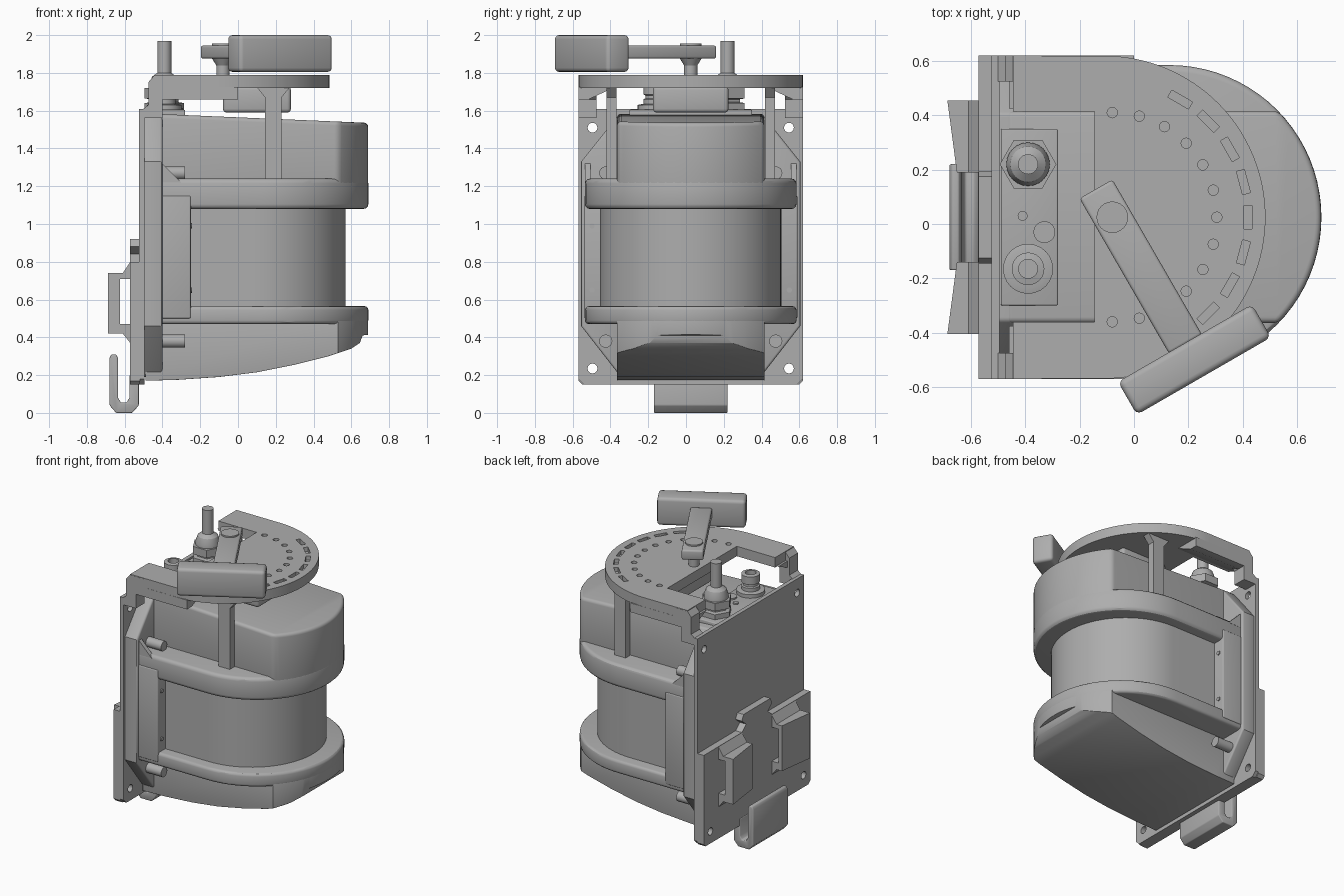
import bpy, bmesh
from math import sin, cos, asin, radians, pi
from mathutils import Vector, Matrix

if "Cube" in bpy.data.objects:
    bpy.data.objects.remove(bpy.data.objects["Cube"], do_unlink=True)

YC = 0.025  # symmetry plane of the housing


def material(name, rgb):
    m = bpy.data.materials.new(name)
    m.use_nodes = True
    m.diffuse_color = (*rgb, 1)
    m.node_tree.nodes["Principled BSDF"].inputs["Base Color"].default_value = (*rgb, 1)
    return m


GREY = material("light grey metal", (0.42, 0.42, 0.42))


def finish(name, bm):
    bmesh.ops.recalc_face_normals(bm, faces=bm.faces)
    me = bpy.data.meshes.new(name)
    bm.to_mesh(me)
    bm.free()
    ob = bpy.data.objects.new(name, me)
    me.materials.append(GREY)
    bpy.context.collection.objects.link(ob)
    return ob


def bake(ob):
    """Apply all modifiers."""
    dg = bpy.context.evaluated_depsgraph_get()
    me = bpy.data.meshes.new_from_object(ob.evaluated_get(dg))
    ob.modifiers.clear()
    ob.data = me


def bevel(ob, width, segments=3, angle=40):
    m = ob.modifiers.new("bevel", "BEVEL")
    m.width, m.segments = width, segments
    m.limit_method, m.angle_limit = "ANGLE", radians(angle)
    bake(ob)
    return ob


def boolean(ob, others, op):
    for other in others:
        m = ob.modifiers.new("cut", "BOOLEAN")
        m.operation, m.object, m.solver = op, other, "EXACT"
    bake(ob)
    for other in others:
        bpy.data.objects.remove(other, do_unlink=True)
    return ob


def prism(name, pts, axis, lo, hi, round_edge=0):
    """Extrude a closed outline along an axis; y is relative to the symmetry plane."""
    place = {"x": lambda u, v, w: (w, u + YC, v),
             "y": lambda u, v, w: (u, w + YC, v),
             "z": lambda u, v, w: (u, v + YC, w)}[axis]
    bm = bmesh.new()
    rings = [[bm.verts.new(place(u, v, w)) for u, v in pts] for w in (lo, hi)]
    for ring in rings:
        bm.faces.new(ring)
    for i in range(len(pts)):
        j = (i + 1) % len(pts)
        bm.faces.new((rings[0][i], rings[0][j], rings[1][j], rings[1][i]))
    ob = finish(name, bm)
    return bevel(ob, round_edge) if round_edge else ob


def rect(a, b, c, d):
    return [(a, c), (b, c), (b, d), (a, d)]


def box(name, x, y, z, round_edge=0):
    return prism(name, rect(*x, *y), "z", *z, round_edge)


def d_shape(back, centre, radius, half, n=40):
    """Rounded nose with straight sides running to the back."""
    a = asin(min(1, half / radius))
    arc = [(centre + radius * cos(a * (2 * i / n - 1)), radius * sin(a * (2 * i / n - 1)))
           for i in range(n + 1)]
    return [(back, -half)] + arc + [(back, half)]


def lathe(name, x, y, rings, sides=24):
    """Stack of (radius, z) rings around a vertical axis."""
    bm = bmesh.new()
    loops = [[bm.verts.new((x + r * cos(2 * pi * i / sides), y + YC + r * sin(2 * pi * i / sides), z))
              for i in range(sides)] for r, z in rings]
    for a, b in zip(loops, loops[1:]):
        for i in range(sides):
            j = (i + 1) % sides
            bm.faces.new((a[i], a[j], b[j], b[i]))
    bm.faces.new(loops[0])
    bm.faces.new(loops[-1])
    return finish(name, bm)


def rod_x(name, x0, x1, y, z, r, sides=16):
    ring = [(y + r * cos(2 * pi * i / sides), z + r * sin(2 * pi * i / sides)) for i in range(sides)]
    return prism(name, ring, "x", x0, x1)


def spin(ob, angle, pivot):
    p = Vector((*pivot, 0))
    ob.data.transform(Matrix.Translation(p) @ Matrix.Rotation(angle, 4, "Z") @ Matrix.Translation(-p))
    return ob


# Main housing: centre drum, rear frame and the two collars
prism("centre_drum", d_shape(-0.4, 0.09, 0.48, 0.48), "z", 0.5, 1.12)
box("rear_frame", (-0.5, -0.25), (-0.565, 0.565), (0.5, 1.15), 0.008)
prism("upper_collar", d_shape(-0.45, 0.13, 0.56, 0.56), "z", 1.08, 1.24, 0.025)
prism("lower_collar", d_shape(-0.45, 0.13, 0.56, 0.56), "z", 0.47, 0.565, 0.02)

# Narrow head and belly: side profiles trimmed by the round nose
head = prism("upper_head", [(-0.48, 1.15), (0.7, 1.15), (0.7, 1.535), (-0.48, 1.585)], "y", -0.6, 0.6)
boolean(head, [prism("trim", d_shape(-0.47, 0.13, 0.559, 0.39), "z", 1, 1.7)], "INTERSECT")
bevel(head, 0.05, 4, 30)
belly = prism("lower_belly", [(-0.5, 0.52), (-0.5, 0.17), (-0.32, 0.175), (-0.1, 0.19), (0.1, 0.215),
                              (0.3, 0.255), (0.48, 0.3), (0.6, 0.34), (0.645, 0.37), (0.66, 0.41),
                              (0.7, 0.415), (0.7, 0.52)], "y", -0.6, 0.6)
boolean(belly, [prism("trim", d_shape(-0.49, 0.13, 0.559, 0.39), "z", 0.1, 0.6)], "INTERSECT")
bevel(belly, 0.025, 3, 50)

# Rear flange with clipped corners
prism("rear_flange", [(-0.58, 0.46), (-0.37, 0.19), (0.37, 0.19), (0.58, 0.46), (0.58, 1.33),
                      (0.38, 1.58), (-0.38, 1.58), (-0.58, 1.33)], "x", -0.505, -0.4, 0.012)

# Mounting plate with corner holes
plate = prism("mounting_plate", [(-0.595, 0.18), (-0.565, 0.15), (0.565, 0.15), (0.595, 0.18),
                                 (0.595, 1.61), (-0.595, 1.61)], "x", -0.524, -0.495)
holes = [(s * 0.52, z) for s in (-1, 1) for z in (0.235, 1.51)]
boolean(plate, [rod_x("hole", -0.7, -0.4, y, z, 0.026) for y, z in holes], "DIFFERENCE")

# Bracket plate with raised tab
bracket = prism("bracket_plate", [(-0.595, 0.17), (-0.575, 0.15), (0.575, 0.15), (0.595, 0.17), (0.595, 0.8),
                                  (0.17, 0.8), (0.12, 0.84), (0.17, 0.88), (0.15, 0.92), (-0.15, 0.92),
                                  (-0.17, 0.88), (-0.12, 0.84), (-0.17, 0.8), (-0.595, 0.8)], "x", -0.573, -0.52)
boolean(bracket, [rod_x("hole", -0.7, -0.4, y, 0.235, 0.026) for y in (-0.52, 0.52)], "DIFFERENCE")

# Bottom hook
prism("bottom_hook", [(-0.525, 0.2), (-0.525, 0.04), (-0.56, 0.0), (-0.645, 0.0), (-0.68, 0.04), (-0.68, 0.29),
                      (-0.67, 0.31), (-0.645, 0.31), (-0.635, 0.29), (-0.635, 0.08), (-0.62, 0.055),
                      (-0.59, 0.055), (-0.575, 0.08), (-0.575, 0.2)], "y", -0.195, 0.195, 0.006)

for side, s in (("right", -1), ("left", 1)):
    # Slotted strap block, thinner towards the middle
    block = prism(side + "_strap_block", [(-0.57, 0.8), (-0.61, 0.74), (-0.687, 0.74), (-0.687, 0.42),
                                          (-0.61, 0.42), (-0.57, 0.37), (-0.57, 0.47), (-0.625, 0.47),
                                          (-0.625, 0.71), (-0.57, 0.71)], "y", s * 0.165, s * 0.43)
    for v in block.data.vertices:
        if v.co.x < -0.65 and abs(v.co.y - YC) < 0.3:
            v.co.x += 0.035
    # Window bezel screws
    for z in (0.65, 0.99):
        rod_x(side + "_bezel_screw", -0.26, -0.243, s * 0.522, z, 0.014)
    # Flange bolts
    for z in (1.27, 0.38):
        rod_x(side + "_flange_bolt", -0.42, -0.28, s * 0.45, z, 0.035)
    # Support post with flared top
    prism(side + "_post", [(0.143, 1.2), (0.23, 1.2), (0.23, 1.67), (0.28, 1.73), (0.095, 1.73), (0.143, 1.67)],
          "y", s * 0.394, s * 0.445)
    # Rear leg of the dial plate, on a stepped foot
    prism(side + "_leg", [(-0.5, 1.56), (-0.4, 1.56), (-0.4, 1.66), (-0.34, 1.72), (-0.34, 1.785), (-0.445, 1.785),
                          (-0.475, 1.75), (-0.475, 1.63), (-0.5, 1.61)], "y", s * 0.5, s * 0.595)
    prism(side + "_leg_gusset", [(s * 0.595, 1.66), (s * 0.54, 1.66), (s * 0.4, 1.725), (s * 0.595, 1.725)],
          "x", -0.46, 0.0)
    # Gusset web between flange and collar
    prism(side + "_web", [(-0.42, 1.22), (-0.3, 1.22), (-0.42, 1.34)], "y", s * 0.53, s * 0.56)

# Dial plate with notch, holes and slots
dial = prism("dial_plate", d_shape(-0.445, -0.11, 0.594, 0.594, 64), "z", 1.72, 1.79)
pivot = (-0.08, YC)
cutters = [box("notch", (-0.6, -0.145), (-0.385, 0.39), (1.6, 1.9))]
for i in range(-6, 7):
    a = radians(15 * i)
    cutters.append(lathe("hole", -0.08 + 0.385 * cos(a), 0.385 * sin(a), [(0.019, 1.74), (0.019, 1.85)], 16))
    if abs(i) < 5:
        cutters.append(spin(box("slot", (0.405, 0.435), (-0.044, 0.044), (1.76, 1.85)), a, pivot))
boolean(dial, cutters, "DIFFERENCE")
box("dial_hub", (-0.08, 0.28), (-0.2, 0.2), (1.59, 1.73), 0.02)

# Lever: pivot, arm and grip
lathe("lever_pivot", -0.08, 0, [(0.035, 1.78), (0.035, 1.84), (0.06, 1.88)])
lathe("pivot_screw", -0.08, 0, [(0.058, 1.94), (0.058, 1.955)])
arm = box("lever_arm", (-0.2, 0.46), (-0.07, 0.07), (1.875, 1.945), 0.012)
spin(arm, radians(-60), pivot)
grip = box("lever_grip", (0.455, 0.595), (-0.285, 0.285), (1.805, 2.0), 0.022)
spin(grip, radians(-60), pivot)

# Connector panel
box("connector_panel", (-0.49, -0.28), (-0.325, 0.325), (1.55, 1.605), 0.006)
lathe("antenna_nut", -0.39, 0.195, [(0.104, 1.6), (0.104, 1.64), (0.075, 1.645), (0.075, 1.66),
                                    (0.104, 1.665), (0.104, 1.72)], 6)
lathe("antenna_rod", -0.39, 0.195, [(0.08, 1.71), (0.08, 1.74), (0.065, 1.78), (0.037, 1.8), (0.037, 1.97)])
lathe("socket_nut", -0.39, -0.19, [(0.092, 1.6), (0.092, 1.63), (0.07, 1.635)])
lathe("socket", -0.39, -0.19, [(0.06, 1.62), (0.06, 1.66), (0.05, 1.665), (0.05, 1.68), (0.06, 1.685),
                               (0.06, 1.74), (0.035, 1.745), (0.035, 1.7)])
lathe("vent_screw", -0.33, -0.055, [(0.04, 1.6), (0.04, 1.615)])
lathe("indicator", -0.41, 0.005, [(0.018, 1.6), (0.018, 1.615)])

# Smooth shading with sharp edges kept
for ob in bpy.context.collection.objects:
    if ob.type == "MESH" and GREY.name in ob.data.materials:
        bpy.ops.object.select_all(action="DESELECT")
        ob.select_set(True)
        bpy.context.view_layer.objects.active = ob
        bpy.ops.object.shade_smooth_by_angle(angle=radians(30))
